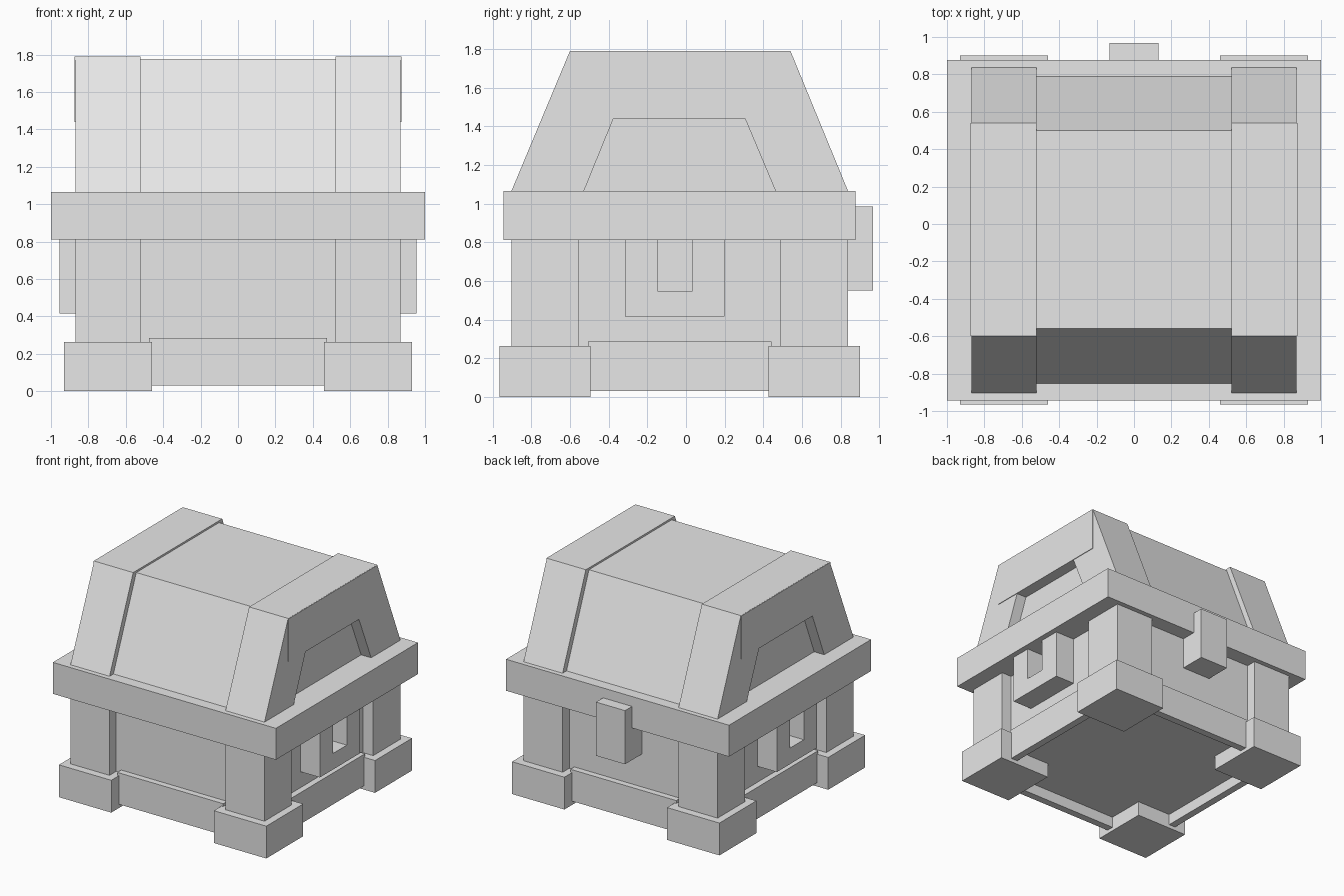
import bpy
import bmesh

cube = bpy.data.objects.get("Cube")
if cube:
    bpy.data.objects.remove(cube, do_unlink=True)

grey = bpy.data.materials.new("plain_grey")
grey.use_nodes = True
grey.diffuse_color = (0.8, 0.8, 0.8, 1)
grey.node_tree.nodes["Principled BSDF"].inputs["Base Color"].default_value = (0.8, 0.8, 0.8, 1)

MID = -0.033  # the chest's centre line in y


def prism(name, profile, x0, x1):
    """Extrude a (y, z) outline along x from x0 to x1."""
    bm = bmesh.new()
    face = bm.faces.new([bm.verts.new((x0, y, z)) for y, z in profile])
    new = bmesh.ops.extrude_face_region(bm, geom=[face])["geom"]
    verts = [v for v in new if isinstance(v, bmesh.types.BMVert)]
    bmesh.ops.translate(bm, verts=verts, vec=(x1 - x0, 0, 0))
    bmesh.ops.recalc_face_normals(bm, faces=bm.faces)
    mesh = bpy.data.meshes.new(name)
    bm.to_mesh(mesh)
    bm.free()
    mesh.materials.append(grey)
    obj = bpy.data.objects.new(name, mesh)
    bpy.context.scene.collection.objects.link(obj)
    return obj


def box(name, x0, x1, y0, y1, z0, z1):
    return prism(name, [(y0, z0), (y1, z0), (y1, z1), (y0, z1)], x0, x1)


# Body, rim and latch
box("body", -0.78, 0.78, MID - 0.785, MID + 0.785, 0.12, 0.9)
box("rim", -1, 1, MID - 0.91, MID + 0.91, 0.81, 1.065)
box("latch", -0.13, 0.13, 0.74, 0.967, 0.55, 0.985)

# Lid core with sloped front and back
prism("lid", [(-0.855, 1.06), (0.79, 1.06), (0.5, 1.775), (-0.56, 1.775)], -0.78, 0.78)

# Arched outline of the lid end bands
arch = [(-0.905, 1.06), (-0.6, 1.79), (0.54, 1.79), (0.84, 1.06),
        (0.465, 1.06), (0.305, 1.44), (-0.375, 1.44), (-0.53, 1.06)]
# U-shaped outline of the side handles
handle = [(-0.315, 0.415), (0.2, 0.415), (0.2, 0.82), (0.03, 0.82),
          (0.03, 0.545), (-0.145, 0.545), (-0.145, 0.82), (-0.315, 0.82)]

for side, s in (("left", 1), ("right", -1)):
    prism(side + "_lid_band", arch, s * 0.52, s * 0.87)
    box(side + "_lid_cap", s * 0.6, s * 0.875, -0.6, 0.54, 1.44, 1.789)
    prism(side + "_handle", handle, s * 0.77, s * 0.955)
    box(side + "_base_beam", s * 0.77, s * 0.83, MID - 0.475, MID + 0.475, 0.03, 0.285)
    # Corner posts and feet
    for end, t in (("front", -1), ("back", 1)):
        box(f"{end}_{side}_post", s * 0.52, s * 0.87,
            MID + t * 0.522, MID + t * 0.87, 0.2, 0.85)
        box(f"{end}_{side}_foot", s * 0.46, s * 0.93,
            MID + t * 0.46, MID + t * 0.933, 0, 0.262)

# Base beams along the front and back
for end, t in (("front", -1), ("back", 1)):
    box(end + "_base_beam", -0.475, 0.475, MID + t * 0.775, MID + t * 0.835, 0.03, 0.285)
